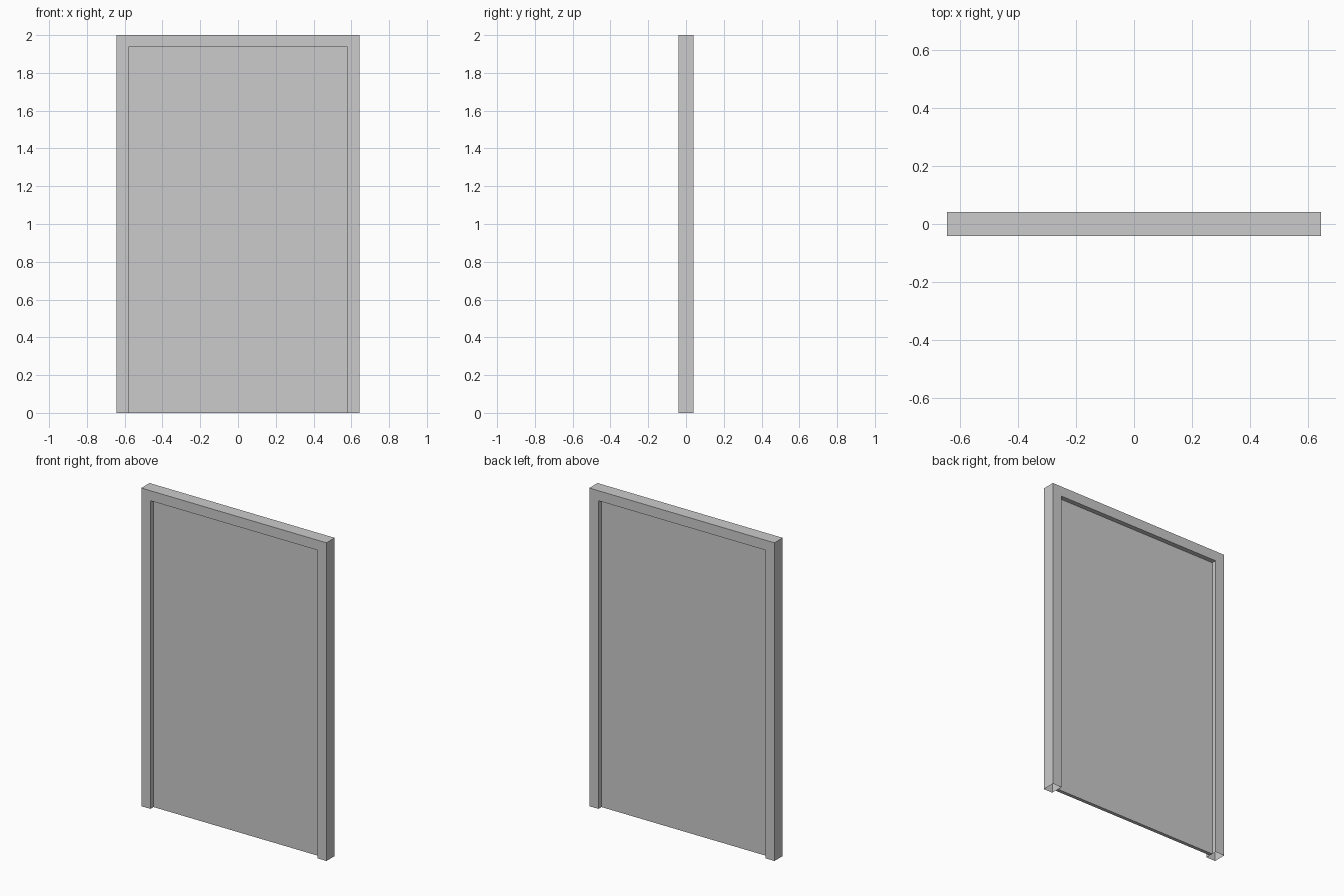
import bpy, bmesh

if "Cube" in bpy.data.objects:
    bpy.data.objects.remove(bpy.data.objects["Cube"])

W, H, D = 0.644, 2.0, 0.041      # outer half width, height, half depth
IW, IH = 0.58, 1.937             # opening half width and height
PD = 0.011                       # panel half thickness


def add_object(name, bm):
    bmesh.ops.recalc_face_normals(bm, faces=bm.faces[:])
    mesh = bpy.data.meshes.new(name)
    bm.to_mesh(mesh)
    bm.free()
    obj = bpy.data.objects.new(name, mesh)
    bpy.context.collection.objects.link(obj)
    return obj


def extruded(profile, half_depth):
    """Extrude an x-z outline along y, centred on y = 0."""
    bm = bmesh.new()
    face = bm.faces.new([bm.verts.new((x, -half_depth, z)) for x, z in profile])
    ext = bmesh.ops.extrude_face_region(bm, geom=[face], use_keep_orig=True)
    moved = [g for g in ext["geom"] if isinstance(g, bmesh.types.BMVert)]
    bmesh.ops.translate(bm, verts=moved, vec=(0, 2 * half_depth, 0))
    return bm


# Door frame: one arch-shaped casing, open under both jambs
bm = extruded([(-W, 0), (-W, H), (W, H), (W, 0),
               (IW, 0), (IW, IH), (-IW, IH), (-IW, 0)], D)
bmesh.ops.recalc_face_normals(bm, faces=bm.faces[:])
feet = [f for f in bm.faces if all(v.co.z < 1e-5 for v in f.verts)]
bmesh.ops.delete(bm, geom=feet, context='FACES_ONLY')
add_object("door_frame", bm)

# Door panel: thin slab recessed equally on both sides
add_object("door_panel", extruded([(-IW, 0), (-IW, IH), (IW, IH), (IW, 0)], PD))
